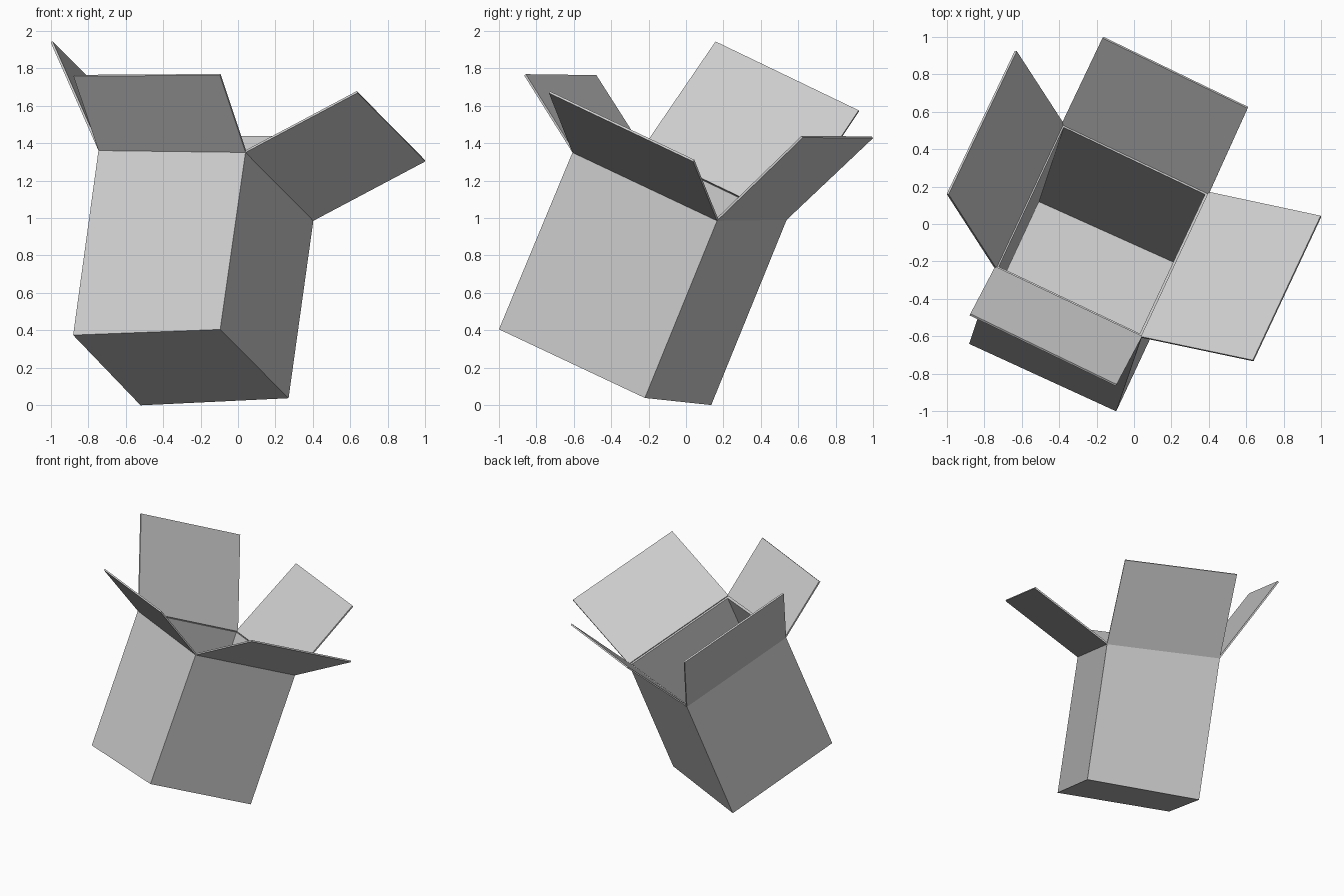
import bpy
from mathutils import Vector as V

if "Cube" in bpy.data.objects:
    bpy.data.objects.remove(bpy.data.objects["Cube"])

# Corners run front-left, front-right, back-right, back-left around the box
floor = [V((-0.88, -0.64, 0.375)), V((-0.095, -1.0, 0.405)),
         V((0.27, -0.22, 0.038)), V((-0.52, 0.135, 0.0))]
rim = [V((-0.745, -0.235, 1.36)), V((0.04, -0.607, 1.35)),
       V((0.402, 0.166, 0.985)), V((-0.385, 0.538, 0.99))]


def sheet(name, verts, faces, thickness):
    """Card panel whose outer side is given; thickness grows inward."""
    mesh = bpy.data.meshes.new(name)
    mesh.from_pydata(verts, [], faces)
    obj = bpy.data.objects.new(name, mesh)
    bpy.context.collection.objects.link(obj)
    mod = obj.modifiers.new("card_thickness", 'SOLIDIFY')
    mod.thickness = thickness
    mod.offset = -1
    mod.use_even_offset = True
    return obj


# Open-topped tilted carton
walls = [(i, (i + 1) % 4, (i + 1) % 4 + 4, i + 4) for i in range(4)]
sheet("carton_body", floor + rim, [(3, 2, 1, 0)] + walls, 0.018)

# Four lid flaps, each hinged on one rim edge (outer edge corners given)
flaps = {
    "front_flap": (0, V((-0.878, -0.488, 1.757)), V((-0.097, -0.865, 1.762))),
    "right_flap": (1, V((0.638, -0.733, 1.668)), V((1.0, 0.038, 1.302))),
    "back_flap": (2, V((0.61, 0.625, 1.43)), V((-0.165, 1.0, 1.427))),
    "left_flap": (3, V((-0.636, 0.925, 1.57)), V((-1.0, 0.16, 1.938))),
}
for name, (i, start, end) in flaps.items():
    sheet(name, [rim[i], rim[(i + 1) % 4], end, start], [(0, 1, 2, 3)], 0.012)
